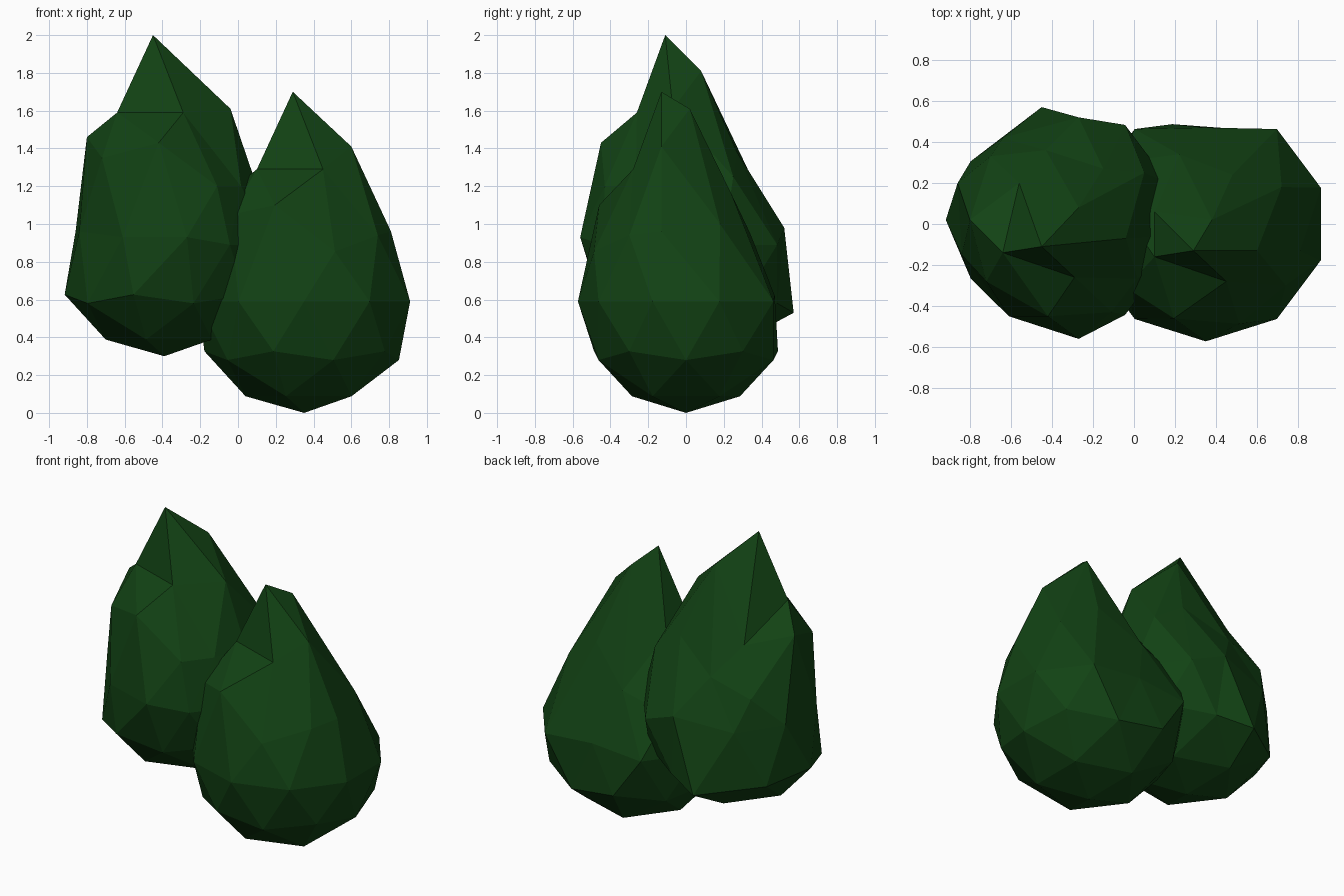
import bpy, bmesh, math
from mathutils import Vector

if "Cube" in bpy.data.objects:
    bpy.data.objects.remove(bpy.data.objects["Cube"])

R = 0.59
green = bpy.data.materials.new("leaf_green")
green.diffuse_color = (0.006, 0.055, 0.007, 1)
green.use_nodes = True
green.node_tree.nodes["Principled BSDF"].inputs["Base Color"].default_value = green.diffuse_color

# heights of the icosphere rings on a unit sphere
RINGS = {"top": 1.0, "crown": 0.8507, "mid": 0.5257, "upper": 0.4472,
         "equator": 0.0, "lower": -0.4472}


def edit(bm, home, ring, angle, pos):
    """Move the icosphere vertex found at a ring and angle."""
    z = RINGS[ring]
    r = math.sqrt(1 - z * z)
    a = math.radians(angle)
    d = Vector((r * math.cos(a), r * math.sin(a), z))
    i = min(range(len(home)), key=lambda k: (home[k] - d).length)
    bm.verts[i].co = Vector(pos)


def bush(name, loc, edits):
    bm = bmesh.new()
    bmesh.ops.create_icosphere(bm, subdivisions=2, radius=1)
    bm.verts.ensure_lookup_table()
    home = [v.co.normalized() for v in bm.verts]
    for v, h in zip(bm.verts, home):
        v.co = Vector((h.x * R, h.y * R * 0.97, (h.z + 1) * R))
    for (ring, angle), pos in edits.items():
        edit(bm, home, ring, angle, pos)
    me = bpy.data.meshes.new(name)
    bm.to_mesh(me)
    bm.free()
    me.materials.append(green)
    ob = bpy.data.objects.new(name, me)
    ob.location = loc
    bpy.context.collection.objects.link(ob)


# pointed peak and front ledge shared by both bushes
peak = {
    ("top", 0): (-0.06, -0.13, 1.70),
    ("crown", -72): (0.10, -0.28, 1.29),
    ("crown", -144): (-0.25, -0.16, 1.29),
}

# front bush, lower
bush("right_bush", (0.35, 0, 0), {
    **peak,
    ("crown", 0): (0.25, -0.13, 1.41),
    ("crown", 72): (0.03, 0.02, 1.61),
    ("crown", 144): (-0.25, 0.06, 1.24),
    ("upper", 0): (0.46, -0.13, 0.96),
    ("upper", 72): (0.13, 0.24, 1.16),
    ("upper", -144): (-0.39, -0.31, 1.05),
    ("mid", -108): (-0.155, -0.46, 1.10),
    ("mid", -36): (0.39, -0.30, 0.94),
    ("mid", 36): (0.37, 0.18, 1.00),
    ("mid", 108): (-0.13, 0.34, 0.95),
    ("mid", 180): (-0.36, 0.0, 1.20),
    ("equator", 90): (0.0, 0.47, 0.62),
})

# rear bush, raised
bush("left_bush", (-0.39, 0.02, 0.30), {
    **peak,
    ("crown", 0): (0.35, -0.09, 1.31),
    ("crown", 72): (0.12, 0.06, 1.51),
    ("crown", 144): (-0.17, 0.18, 1.10),
    ("upper", 0): (0.49, -0.08, 0.90),
    ("upper", 72): (0.24, 0.25, 1.08),
    ("upper", 144): (-0.31, 0.31, 0.83),
    ("upper", -144): (-0.33, -0.30, 1.05),
    ("upper", -72): (0.28, -0.45, 0.90),
    ("mid", -108): (-0.03, -0.47, 1.13),
    ("mid", 36): (0.44, 0.23, 0.95),
    ("mid", 108): (-0.04, 0.34, 0.92),
    ("mid", 180): (-0.41, 0.0, 1.16),
    ("equator", 90): (0.12, 0.50, 0.68),
    ("equator", 126): (-0.25, 0.40, 0.63),
    ("equator", 162): (-0.47, 0.18, 0.66),
    ("equator", 198): (-0.45, -0.17, 0.66),
    ("equator", 234): (-0.22, -0.47, 0.63),
    ("equator", 270): (0.12, -0.58, 0.63),
    ("lower", 108): (-0.06, 0.55, 0.23),
})
